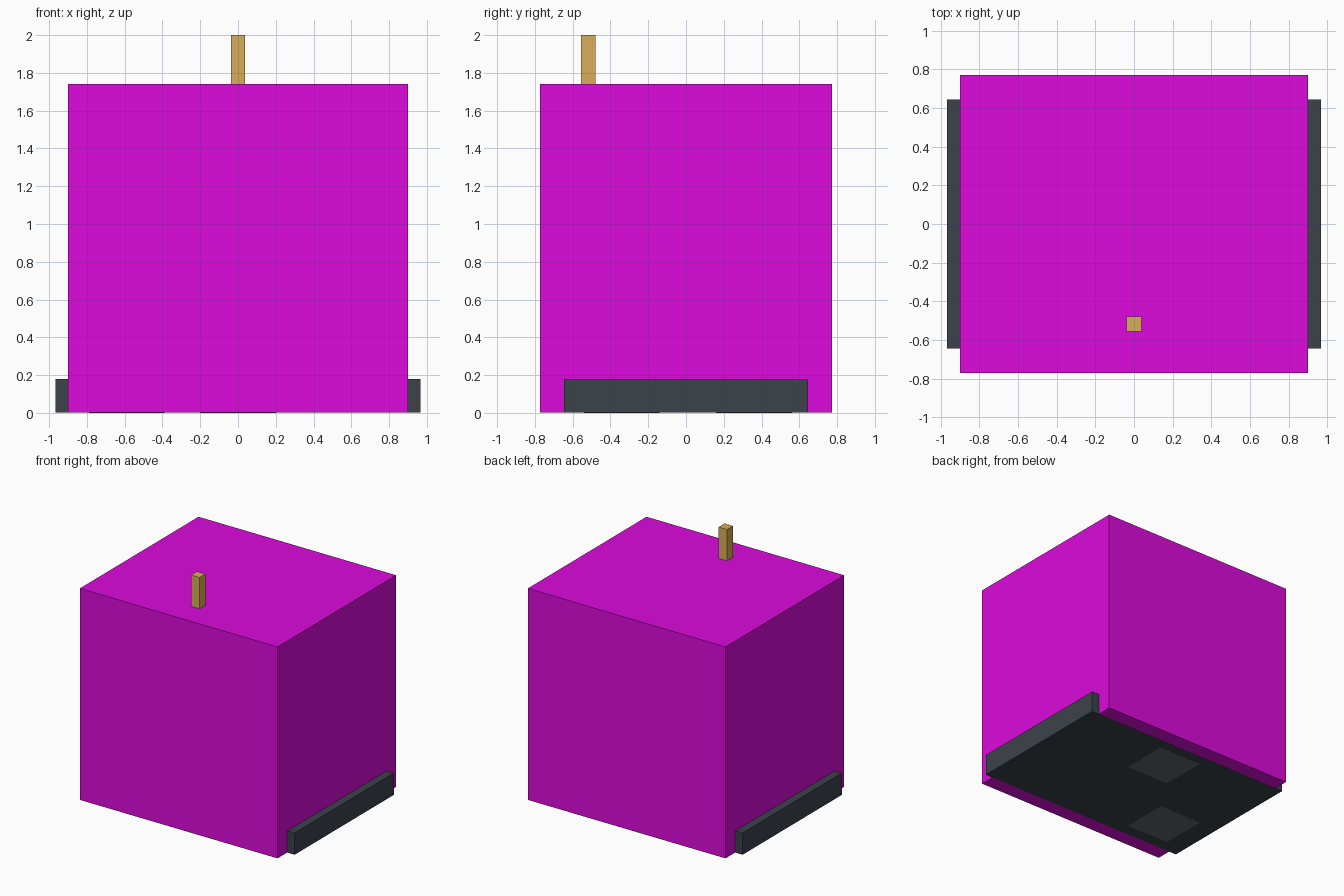
import bpy

if "Cube" in bpy.data.objects:
    bpy.data.objects.remove(bpy.data.objects["Cube"])


def material(name, rgb):
    m = bpy.data.materials.new(name)
    m.diffuse_color = (*rgb, 1.0)
    m.use_nodes = True
    m.node_tree.nodes["Principled BSDF"].inputs["Base Color"].default_value = m.diffuse_color
    return m


def box(name, lo, hi, mat):
    size = [b - a for a, b in zip(lo, hi)]
    centre = [(a + b) / 2 for a, b in zip(lo, hi)]
    bpy.ops.mesh.primitive_cube_add(size=1, location=centre)
    ob = bpy.context.object
    ob.name = name
    ob.scale = size
    bpy.ops.object.transform_apply(location=False, rotation=False, scale=True)
    ob.data.materials.append(mat)
    return ob


magenta = material("magenta", (0.72, 0.003, 0.72))
dark = material("dark_slate", (0.045, 0.055, 0.07))
slate = material("slate", (0.12, 0.14, 0.16))
tan = material("tan", (0.70, 0.42, 0.10))

# Main block
box("body", (-0.9, -0.772, 0.002), (0.9, 0.772, 1.742), magenta)

# Wide slab passing through the foot of the block
box("base_slab", (-0.967, -0.645, 0.001), (0.967, 0.645, 0.18), dark)

# Lighter pads flush with the underside
for i, (x, y) in enumerate([(0.0, 0.36), (-0.59, -0.34)]):
    box(f"underside_pad_{i + 1}", (x - 0.2, y - 0.2, 0.0), (x + 0.2, y + 0.2, 0.05), slate)

# Small post on the roof
box("post", (-0.038, -0.555, 1.6), (0.038, -0.479, 2.0), tan)
